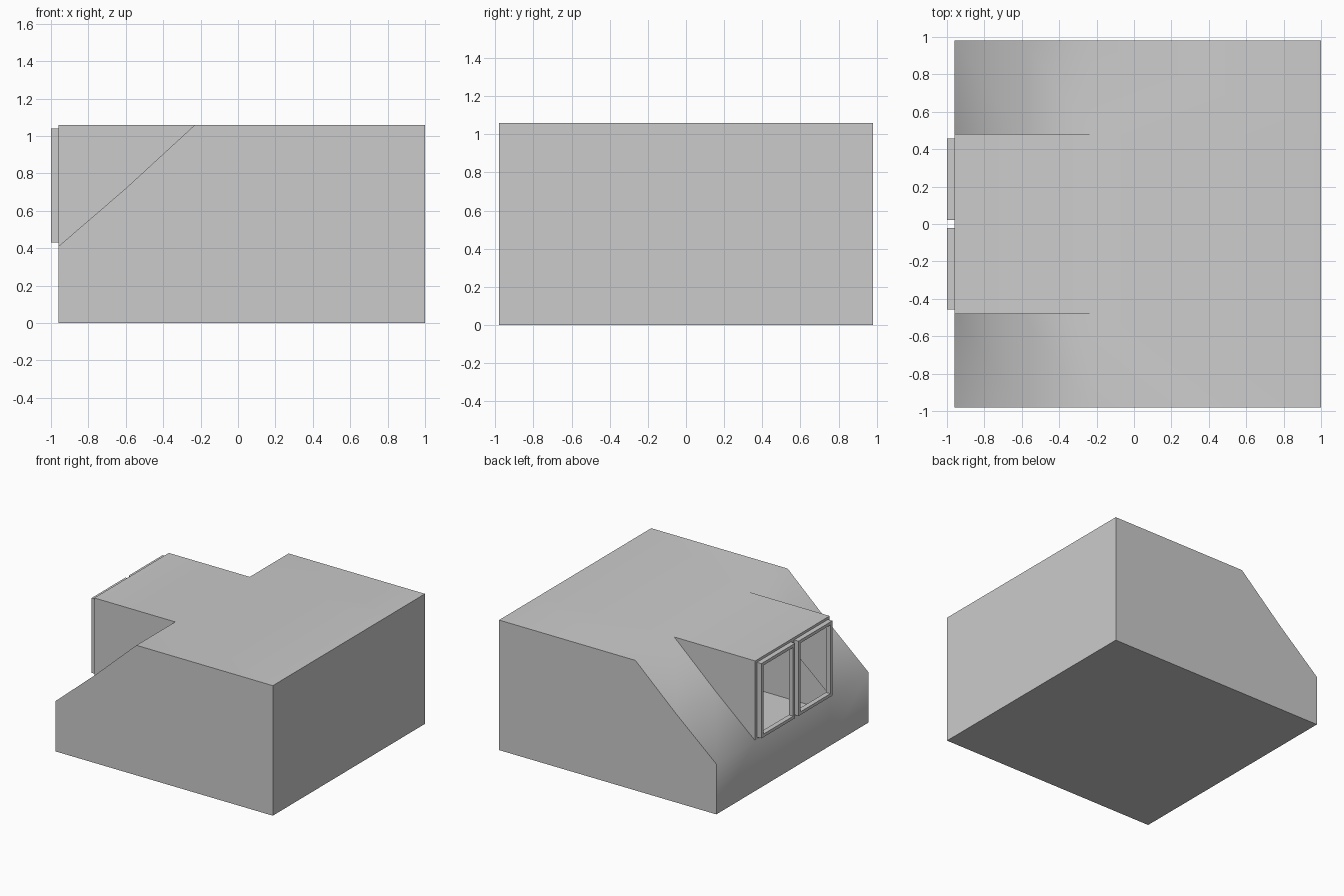
import bpy, bmesh, math

if "Cube" in bpy.data.objects:
    bpy.data.objects.remove(bpy.data.objects["Cube"])

X0, X1, Y, TOP, EAVE = -0.96, 1.0, 0.98, 1.06, 0.41
DY = 0.48                                   # half width of the dormer
WINDOWS = [(-0.457, -0.022), (0.022, 0.457)]  # y ranges of the two frames
Z0, Z1, BAR = 0.43, 1.04, 0.025


def make(name, faces, recalc=True, angle=None):
    """Mesh object from faces given as lists of points, with shared corners merged."""
    bm = bmesh.new()
    for pts in faces:
        bm.faces.new([bm.verts.new(p) for p in pts])
    bmesh.ops.remove_doubles(bm, verts=bm.verts, dist=1e-5)
    if recalc:
        bmesh.ops.recalc_face_normals(bm, faces=bm.faces)
    me = bpy.data.meshes.new(name)
    bm.to_mesh(me)
    bm.free()
    ob = bpy.data.objects.new(name, me)
    bpy.context.collection.objects.link(ob)
    if angle:
        bpy.ops.object.select_all(action='DESELECT')
        ob.select_set(True)
        bpy.context.view_layer.objects.active = ob
        bpy.ops.object.shade_smooth_by_angle(angle=math.radians(angle))
    return ob


# hollow room: side profile swept over y, the slope left open under the dormer
slope = [(-0.23, TOP), (-0.6, 0.72), (X0, EAVE)]
profile = [(X0, 0), (X1, 0), (X1, TOP)] + slope
strips = [-Y, -DY, DY, Y]
faces = []
for i, (a, b) in enumerate(zip(profile, profile[1:] + profile[:1])):
    for j, (ya, yb) in enumerate(zip(strips, strips[1:])):
        if j == 1 and i in (3, 4):
            continue
        faces.append([(a[0], ya, a[1]), (b[0], ya, b[1]),
                      (b[0], yb, b[1]), (a[0], yb, a[1])])
for y in (-Y, Y):
    # gable walls, sharing the strip's corner points
    faces.append([(x, y, z) for x, z in profile])
for y in (-DY, DY):
    # dormer cheeks
    faces.append([(x, y, z) for x, z in slope + [(X0, TOP)]])
# dormer roof
faces.append([(X0, -DY, TOP), (-0.23, -DY, TOP), (-0.23, DY, TOP), (X0, DY, TOP)])
make("room_shell", faces, angle=50)

# dormer front wall with two window openings
ys = [-DY] + [v for a, b in WINDOWS for v in (a + BAR, b - BAR)] + [DY]
zs = [EAVE, Z0 + BAR, Z1 - BAR, TOP]
wall = []
for i in range(5):
    for k in range(3):
        if k == 1 and i in (1, 3):
            continue
        a, b, c, d = ys[i], ys[i + 1], zs[k], zs[k + 1]
        wall.append([(X0, a, c), (X0, a, d), (X0, b, d), (X0, b, c)])
make("dormer_front_wall", wall, recalc=False)

# window frames: rectangular rings standing proud of the wall
for n, (a, b) in enumerate(WINDOWS):
    def ring(x, m):
        return [(x, a + m, Z0 + m), (x, b - m, Z0 + m),
                (x, b - m, Z1 - m), (x, a + m, Z1 - m)]
    loops = [ring(-1, 0), ring(-1, BAR), ring(X0, BAR), ring(X0, 0)]
    quads = []
    for p, q in zip(loops, loops[1:] + loops[:1]):
        for i in range(4):
            j = (i + 1) % 4
            quads.append([p[i], p[j], q[j], q[i]])
    make(f"window_frame_{n + 1}", quads)
